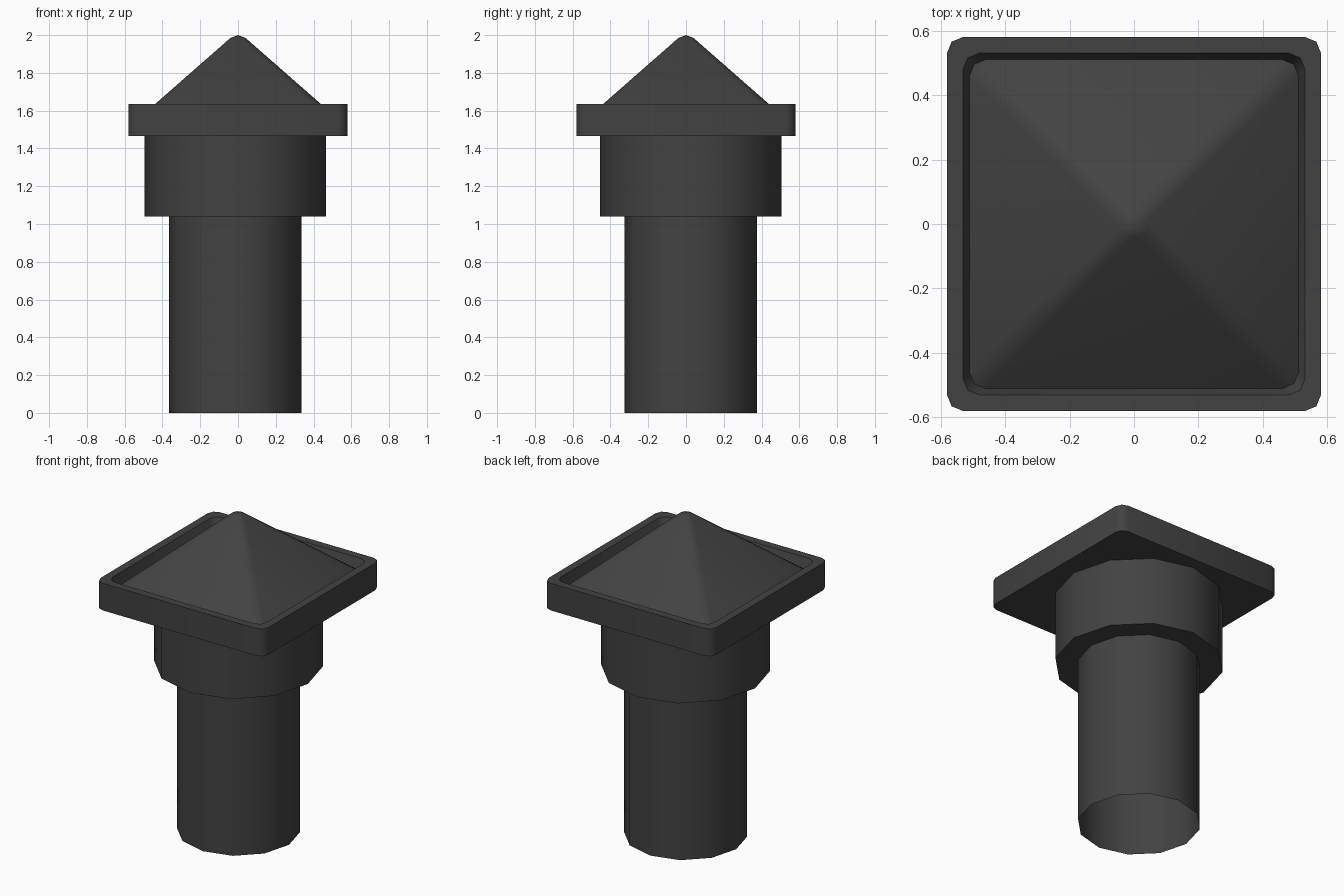
import bpy
import bmesh
from math import cos, sin, radians, pi

cube = bpy.data.objects.get("Cube")
if cube:
    bpy.data.objects.remove(cube, do_unlink=True)

metal = bpy.data.materials.new("dark grey metal")
metal.use_nodes = True
colour = (0.055, 0.055, 0.055, 1)
metal.diffuse_color = colour
metal.node_tree.nodes["Principled BSDF"].inputs["Base Color"].default_value = colour


def circle(radius, z, sides=12):
    return [(radius * cos(2 * pi * i / sides), radius * sin(2 * pi * i / sides), z)
            for i in range(sides)]


def rounded_square(half, corner, z):
    """Square ring with three points on each rounded corner."""
    ring = []
    for quarter in range(4):
        turn = quarter * pi / 2
        for step in range(3):
            a = step * pi / 4
            x = half - corner + corner * cos(a)
            y = half - corner + corner * sin(a)
            ring.append((x * cos(turn) - y * sin(turn),
                         x * sin(turn) + y * cos(turn), z))
    return ring


def loft(name, rings, location=(0, 0, 0), close_bottom=False, tip=None):
    """Bridge matching rings from first to last, then finish the ends."""
    bm = bmesh.new()
    loops = [[bm.verts.new(p) for p in ring] for ring in rings]
    count = len(loops[0])
    for low, high in zip(loops, loops[1:]):
        for i in range(count):
            j = (i + 1) % count
            bm.faces.new((low[i], low[j], high[j], high[i]))
    if close_bottom:
        bm.faces.new(loops[0][::-1])
    if tip is not None:
        top = bm.verts.new((0, 0, tip))
        for i in range(count):
            bm.faces.new((loops[-1][i], loops[-1][(i + 1) % count], top))
    mesh = bpy.data.meshes.new(name)
    bm.to_mesh(mesh)
    bm.free()
    mesh.materials.append(metal)
    obj = bpy.data.objects.new(name, mesh)
    obj.location = location
    bpy.context.collection.objects.link(obj)
    bpy.ops.object.select_all(action='DESELECT')
    obj.select_set(True)
    bpy.context.view_layer.objects.active = obj
    bpy.ops.object.shade_smooth_by_angle(angle=radians(50))
    return obj


# Open pipe and the wider collar above it, slightly off the cap's centre
offset = (-0.015, 0.025, 0)
loft("lower_pipe", [circle(0.35, 0), circle(0.35, 1.04)], offset)
loft("collar", [circle(0.35, 1.04), circle(0.48, 1.04), circle(0.48, 1.465)], offset)

# Square cap: outer wall, rim, sunken groove and pyramid roof
loft("pyramid_cap", [
    rounded_square(0.58, 0.05, 1.465),
    rounded_square(0.58, 0.05, 1.635),
    rounded_square(0.53, 0.05, 1.635),
    rounded_square(0.51, 0.05, 1.573),
    rounded_square(0.04, 0.03, 1.985),
], close_bottom=True, tip=2.0)
